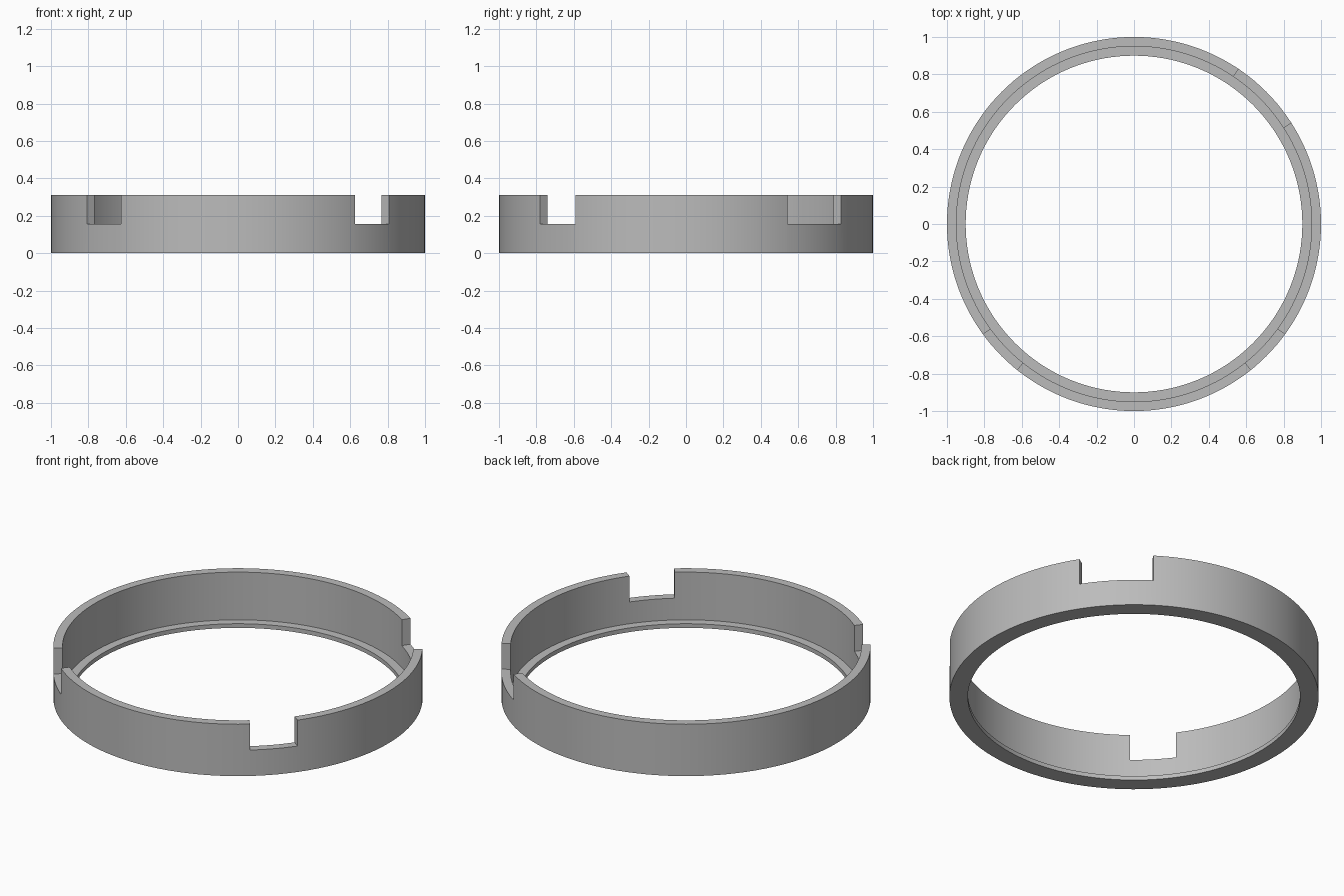
import bpy, bmesh
from math import radians, cos, sin

cube = bpy.data.objects.get("Cube")
if cube:
    bpy.data.objects.remove(cube, do_unlink=True)

# Single grey material
grey = bpy.data.materials.new("plain grey")
grey.use_nodes = True
colour = (0.5, 0.5, 0.5, 1)
grey.diffuse_color = colour
bsdf = grey.node_tree.nodes["Principled BSDF"]
bsdf.inputs["Base Color"].default_value = colour

# Ring dimensions
OUTER, WALL, LIP = 1.0, 0.95, 0.9
HEIGHT, NOTCH_Z, LIP_Z = 0.31, 0.155, 0.025
profile = [(LIP, 0), (OUTER, 0), (OUTER, NOTCH_Z), (OUTER, HEIGHT),
           (WALL, HEIGHT), (WALL, NOTCH_Z), (WALL, LIP_Z), (LIP, LIP_Z)]
# Wide notch at the back left, two narrow ones mirrored at the front
FRONT = (36.2, 51.3)
notches = [(32.8, 56), (180 + FRONT[0], 180 + FRONT[1]),
           (360 - FRONT[1], 360 - FRONT[0])]
edges = {a for n in notches for a in n}
STEPS = 144
angles = sorted({i * 360 / STEPS for i in range(STEPS)} | edges)


def in_notch(angle):
    return any(a < angle < b for a, b in notches)


# Lathe the profile, leaving the notches open above their floors
bm = bmesh.new()
rings = [[bm.verts.new((r * cos(radians(a)), r * sin(radians(a)), z))
          for r, z in profile] for a in angles]
full = [(k, (k + 1) % len(profile)) for k in range(len(profile))]
cut = [s for s in full if s not in ((2, 3), (3, 4), (4, 5))] + [(2, 5)]
for i, a in enumerate(angles):
    j = (i + 1) % len(angles)
    end = angles[j] if j else 360
    for p, q in (cut if in_notch((a + end) / 2) else full):
        bm.faces.new((rings[i][p], rings[j][p], rings[j][q], rings[i][q]))
    # Radial side wall of a notch
    if a in edges:
        bm.faces.new([rings[i][k] for k in (2, 3, 4, 5)])
bmesh.ops.recalc_face_normals(bm, faces=bm.faces)

mesh = bpy.data.meshes.new("notched_ring")
bm.to_mesh(mesh)
bm.free()
mesh.materials.append(grey)
ring = bpy.data.objects.new("notched_ring", mesh)
bpy.context.collection.objects.link(ring)

bpy.ops.object.select_all(action='DESELECT')
ring.select_set(True)
bpy.context.view_layer.objects.active = ring
bpy.ops.object.shade_smooth_by_angle(angle=radians(30))
